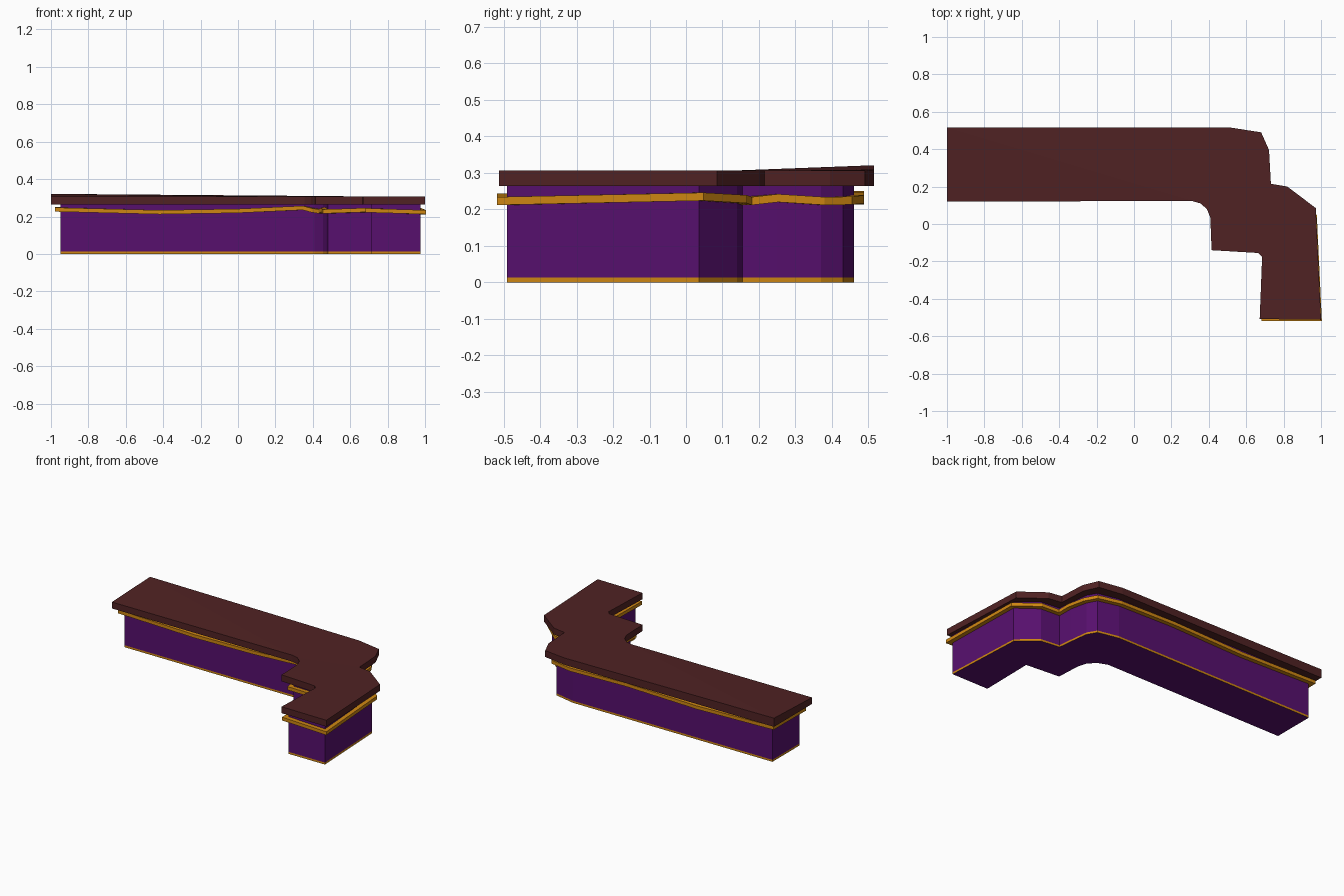
import bpy, bmesh
from mathutils import Vector

if "Cube" in bpy.data.objects:
    bpy.data.objects.remove(bpy.data.objects["Cube"])


def material(name, rgb):
    m = bpy.data.materials.new(name)
    m.diffuse_color = (*rgb, 1)
    m.use_nodes = True
    m.node_tree.nodes["Principled BSDF"].inputs["Base Color"].default_value = m.diffuse_color
    return m


BROWN = material("dark brown wood", (0.08, 0.016, 0.017))
PURPLE = material("purple panel", (0.095, 0.005, 0.155))
GOLD = material("golden trim", (0.62, 0.24, 0.006))


def offset(points, dist):
    """Mitred outward offset of a counter-clockwise outline."""
    result = []
    for i, p in enumerate(points):
        a, p, b = Vector(points[i - 1]), Vector(p), Vector(points[(i + 1) % len(points)])
        d1, d2 = (p - a).normalized(), (b - p).normalized()
        n1, n2 = Vector((d1.y, -d1.x)), Vector((d2.y, -d2.x))
        result.append(p + (n1 + n2) * (dist / (1 + n1.dot(n2))))
    return result


def make(name, rings, mats, closed=False, band_mats=None):
    """Bridge rings of points; cap the ends, or join last to first if closed."""
    bm = bmesh.new()
    loops = [[bm.verts.new(p) for p in r] for r in rings]
    pairs = list(zip(loops, loops[1:])) + ([(loops[-1], loops[0])] if closed else [])
    for k, (lo, hi) in enumerate(pairs):
        for i in range(len(lo)):
            j = (i + 1) % len(lo)
            f = bm.faces.new((lo[i], lo[j], hi[j], hi[i]))
            f.material_index = band_mats[k] if band_mats else 0
    if not closed:
        caps = [bm.faces.new(loops[0][::-1]), bm.faces.new(loops[-1])]
        bmesh.ops.triangulate(bm, faces=caps)
    bmesh.ops.recalc_face_normals(bm, faces=bm.faces)
    me = bpy.data.meshes.new(name)
    bm.to_mesh(me)
    bm.free()
    for m in mats:
        me.materials.append(m)
    ob = bpy.data.objects.new(name, me)
    bpy.context.collection.objects.link(ob)
    return ob


def at(points, z):
    return [(p[0], p[1], z) for p in points]


# Counter base outline (x, y) with the height of the wavy trim at each corner
base = [
    (-0.95, 0.18, 0.226), (-0.42, 0.18, 0.212), (0.0, 0.18, 0.219), (0.35, 0.18, 0.235),
    (0.41, 0.155, 0.222), (0.455, 0.11, 0.216), (0.472, 0.05, 0.225), (0.48, -0.11, 0.216),
    (0.715, -0.13, 0.224), (0.71, -0.49, 0.222), (0.975, -0.49, 0.212), (0.95, 0.035, 0.224),
    (0.83, 0.14, 0.217), (0.70, 0.155, 0.212), (0.69, 0.25, 0.220), (0.675, 0.37, 0.212),
    (0.64, 0.43, 0.213), (0.50, 0.46, 0.217), (0.10, 0.46, 0.226), (-0.42, 0.46, 0.214),
    (-0.95, 0.46, 0.228),
]
outline = [(x, y) for x, y, z in base]

# Purple base with golden skirting band at the floor
make("counter_base", [at(outline, 0), at(outline, 0.013), at(outline, 0.264)],
     [PURPLE, GOLD], band_mats=[1, 0])

# Golden trim rail wrapped around the base
outer = offset(outline, 0.028)
low = [z for x, y, z in base]
rail = [[(p[0], p[1], z + dz) for p, z in zip(ring, low)]
        for ring, dz in ((outline, 0), (outer, 0), (outer, 0.022), (outline, 0.022))]
make("trim_rail", rail, [GOLD], closed=True)

# Brown worktop, slightly raised towards the back left corner
top = [
    (-1, 0.12), (0.31, 0.123), (0.355, 0.11), (0.39, 0.08), (0.408, 0.035), (0.415, -0.14),
    (0.665, -0.155), (0.685, -0.175), (0.672, -0.508), (1, -0.512), (0.972, 0.085),
    (0.82, 0.20), (0.732, 0.215), (0.722, 0.395), (0.68, 0.49), (0.52, 0.515), (-1, 0.515),
]
upper = at(top, 0.306)
upper[-1] = (-1, 0.515, 0.321)
upper[-2] = (0.52, 0.515, 0.309)
make("worktop", [at(top, 0.264), upper], [BROWN])
